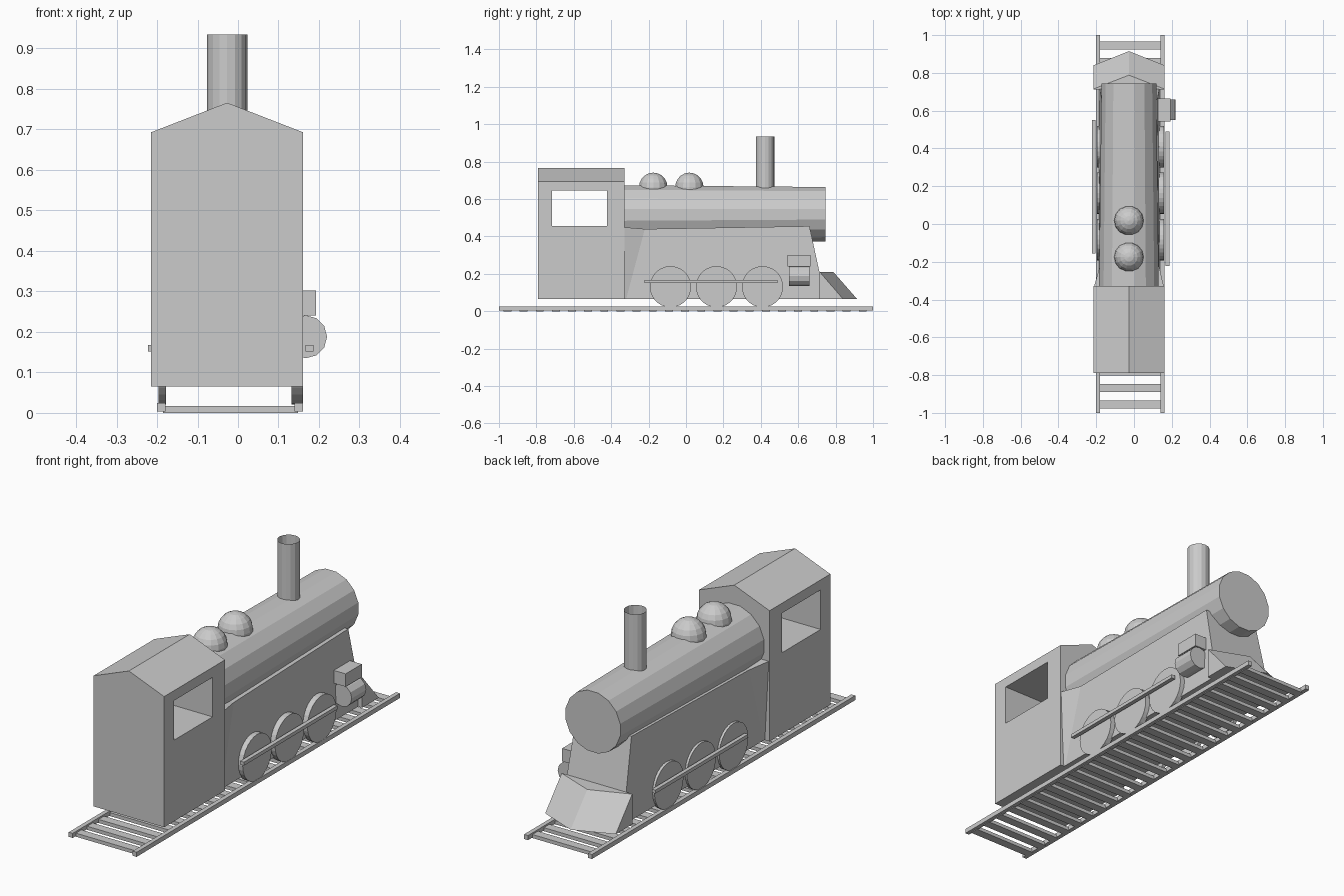
import bpy, bmesh
from math import pi, cos, sin, sqrt

if "Cube" in bpy.data.objects:
    bpy.data.objects.remove(bpy.data.objects["Cube"])

CX = -0.027   # centre line of the locomotive


def make(name, verts, faces):
    me = bpy.data.meshes.new(name)
    me.from_pydata(verts, [], faces)
    bm = bmesh.new()
    bm.from_mesh(me)
    bmesh.ops.recalc_face_normals(bm, faces=bm.faces)
    bm.to_mesh(me)
    bm.free()
    ob = bpy.data.objects.new(name, me)
    bpy.context.collection.objects.link(ob)
    return ob


def loft(name, rings, caps=(True, True)):
    """Join equal-length point rings into a skin with optional end caps."""
    n = len(rings[0])
    verts = [p for r in rings for p in r]
    faces = [(k * n + i, k * n + (i + 1) % n, (k + 1) * n + (i + 1) % n, (k + 1) * n + i)
             for k in range(len(rings) - 1) for i in range(n)]
    if caps[0]:
        faces.append(tuple(range(n)))
    if caps[1]:
        faces.append(tuple(range((len(rings) - 1) * n, len(rings) * n)))
    return make(name, verts, faces)


def box(name, x0, x1, y0, y1, z0, z1):
    return loft(name, [[(x0, y0, z), (x1, y0, z), (x1, y1, z), (x0, y1, z)] for z in (z0, z1)])


def ring(axis, n, c, r, phase=0.0):
    out = []
    for i in range(n):
        a = 2 * pi * (i + phase) / n
        u, v = r * cos(a), r * sin(a)
        d = {'x': (0, u, v), 'y': (u, 0, v), 'z': (u, v, 0)}[axis]
        out.append(tuple(p + q for p, q in zip(c, d)))
    return out


# Cab: gabled block with a window opening straight through
gable = [(-0.1875, 0.065), (0.1875, 0.065), (0.1875, 0.693), (0, 0.766), (-0.1875, 0.693)]
cab = loft("cab", [[(CX + x, y, z) for x, z in gable] for y in (-0.79, -0.328)])
cutter = box("window_cutter", -0.5, 0.5, -0.716, -0.422, 0.455, 0.645)
cutter.hide_render = True
cutter.hide_viewport = True
mod = cab.modifiers.new("window", 'BOOLEAN')
mod.operation = 'DIFFERENCE'
mod.solver = 'EXACT'
mod.object = cutter

# Lower body: flares out to the cab, slopes down at the nose
def section(cx, wb, yb, wt, yt, zt):
    return [(cx - wb, yb, 0.065), (cx + wb, yb, 0.065), (cx + wt, yt, zt), (cx - wt, yt, zt)]

loft("lower_body", [section(CX, 0.187, -0.40, 0.187, -0.34, 0.45),
                    section(-0.024, 0.163, -0.32, 0.156, -0.22, 0.44),
                    section(-0.024, 0.163, 0.745, 0.148, 0.66, 0.455)])

# Boiler: slightly tapered barrel
loft("boiler", [ring('y', 16, (CX, -0.40, 0.515), 0.162, 0.5),
                ring('y', 16, (CX, 0.745, 0.519), 0.148, 0.5)])

# Chimney: open tube
loft("chimney", [ring('z', 16, (CX, 0.423, z), 0.05) for z in (0.62, 0.935)], (False, False))

# Domes on the boiler
for i, y in enumerate((-0.175, 0.018)):
    c, r = (CX, y, 0.663), 0.078
    rings = [ring('z', 14, (CX, y, 0.64), r)]
    for k in range(5):
        a = k * pi / 10
        rings.append(ring('z', 14, (CX, y, c[2] + r * sin(a)), r * cos(a)))
    rings.append(ring('z', 14, (CX, y, c[2] + r), 0.002))
    loft(f"dome_{i + 1}", rings)

# Cowcatcher: pointed wedge at the nose, open on top
def wedge(side_y, tip_y, z):
    return [(CX - 0.1875, 0.713, z), (CX + 0.1875, 0.713, z), (CX + 0.1875, side_y, z),
            (CX, tip_y, z), (CX - 0.1875, side_y, z)]

loft("cowcatcher", [wedge(0.84, 0.915, 0.065), wedge(0.715, 0.788, 0.21)])

# Wheels and connecting rods on both sides
for side, x0, x1 in (("left", -0.196, -0.178), ("right", 0.132, 0.160)):
    for i, y in enumerate((-0.083, 0.163, 0.409)):
        loft(f"wheel_{side}_{i + 1}", [ring('x', 28, (x, y, 0.131), 0.11) for x in (x0, x1)])
box("rod_right", 0.167, 0.187, -0.222, 0.489, 0.151, 0.168)
box("rod_left", -0.222, -0.203, -0.155, 0.55, 0.151, 0.168)

# Steam cylinder with valve chest, right side only
box("valve_chest", 0.11, 0.193, 0.542, 0.665, 0.24, 0.302)
loft("steam_cylinder", [ring('y', 12, (0.167, y, 0.188), 0.053) for y in (0.55, 0.66)])

# Track: two rails on evenly spaced sleepers
for name, x in (("rail_left", -0.2), ("rail_right", 0.14)):
    box(name, x, x + 0.021, -1, 1, 0.003, 0.025)
for i in range(23):
    y = -0.955 + i * 1.9 / 22
    box(f"sleeper_{i + 1}", -0.185, 0.148, y - 0.021, y + 0.021, 0, 0.017)
